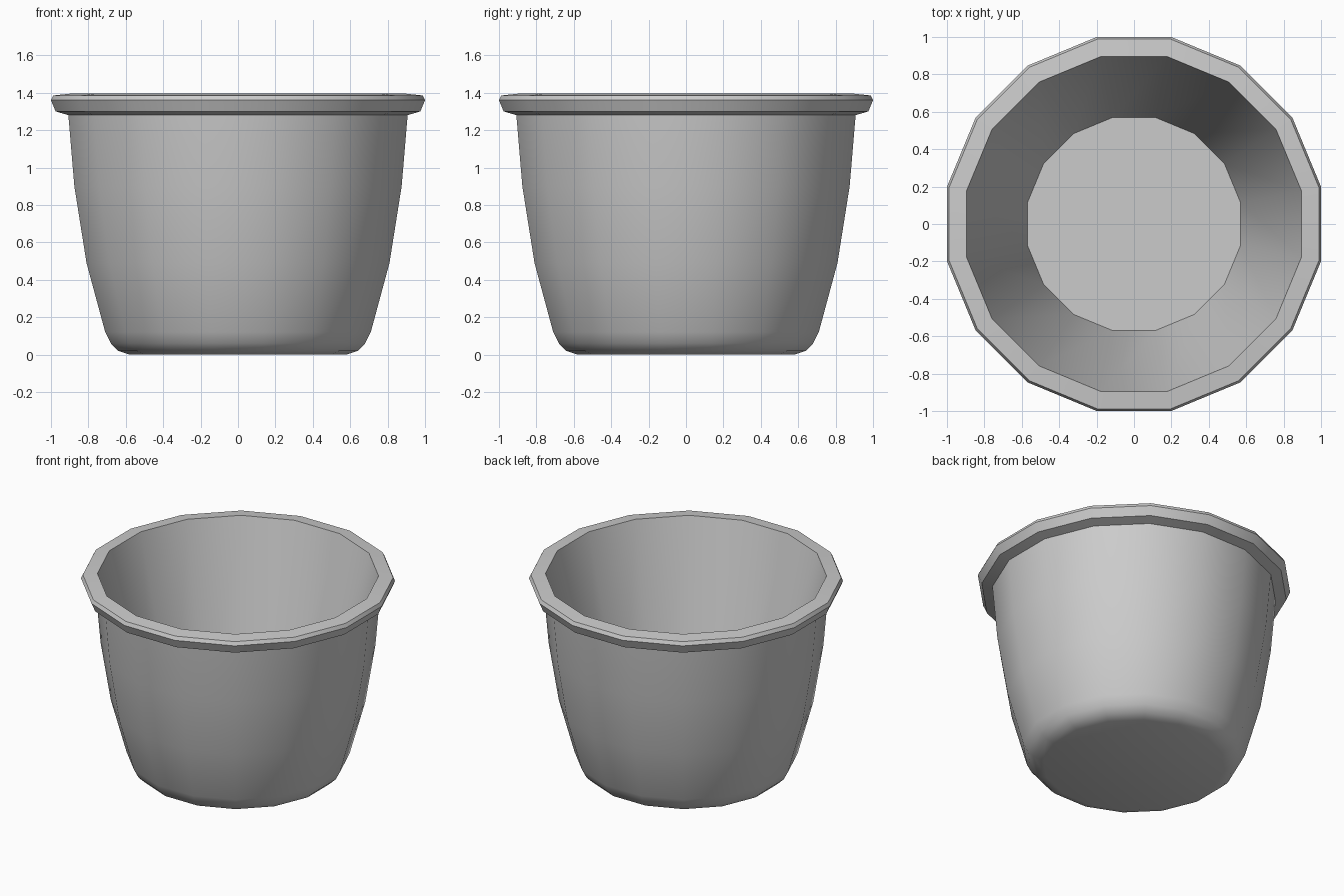
import bpy, bmesh, math

if "Cube" in bpy.data.objects:
    bpy.data.objects.remove(bpy.data.objects["Cube"])

SIDES = 16
FLAT = math.cos(math.pi / SIDES)  # profile radii are measured to the flats

# (radius, height) from the underside, up the outer wall, over the rim, down inside
PROFILE = [
    (0.58, 0.0), (0.64, 0.02), (0.68, 0.06), (0.71, 0.12),   # rounded base
    (0.81, 0.49), (0.875, 0.90), (0.907, 1.28),              # outer wall
    (0.975, 1.30), (1.0, 1.36), (0.988, 1.385),              # rim lip
    (0.895, 1.395),                                          # inner rim edge
    (0.57, 0.08),                                            # inner floor
]

# Lathed pot body
bm = bmesh.new()
rings = []
for r, z in PROFILE:
    ring = []
    for i in range(SIDES):
        a = (i + 0.5) * 2 * math.pi / SIDES
        ring.append(bm.verts.new((r / FLAT * math.cos(a), r / FLAT * math.sin(a), z)))
    rings.append(ring)
for lo, hi in zip(rings, rings[1:]):
    for i in range(SIDES):
        j = (i + 1) % SIDES
        bm.faces.new((lo[i], lo[j], hi[j], hi[i]))
bm.faces.new(list(reversed(rings[0])))  # underside
bm.faces.new(rings[-1])                 # inside floor
bmesh.ops.recalc_face_normals(bm, faces=bm.faces)

mesh = bpy.data.meshes.new("plant_pot")
bm.to_mesh(mesh)
bm.free()
pot = bpy.data.objects.new("plant_pot", mesh)
bpy.context.collection.objects.link(pot)

# Smooth walls, crisp rim
bpy.context.view_layer.objects.active = pot
pot.select_set(True)
bpy.ops.object.shade_smooth_by_angle(angle=math.radians(30))
